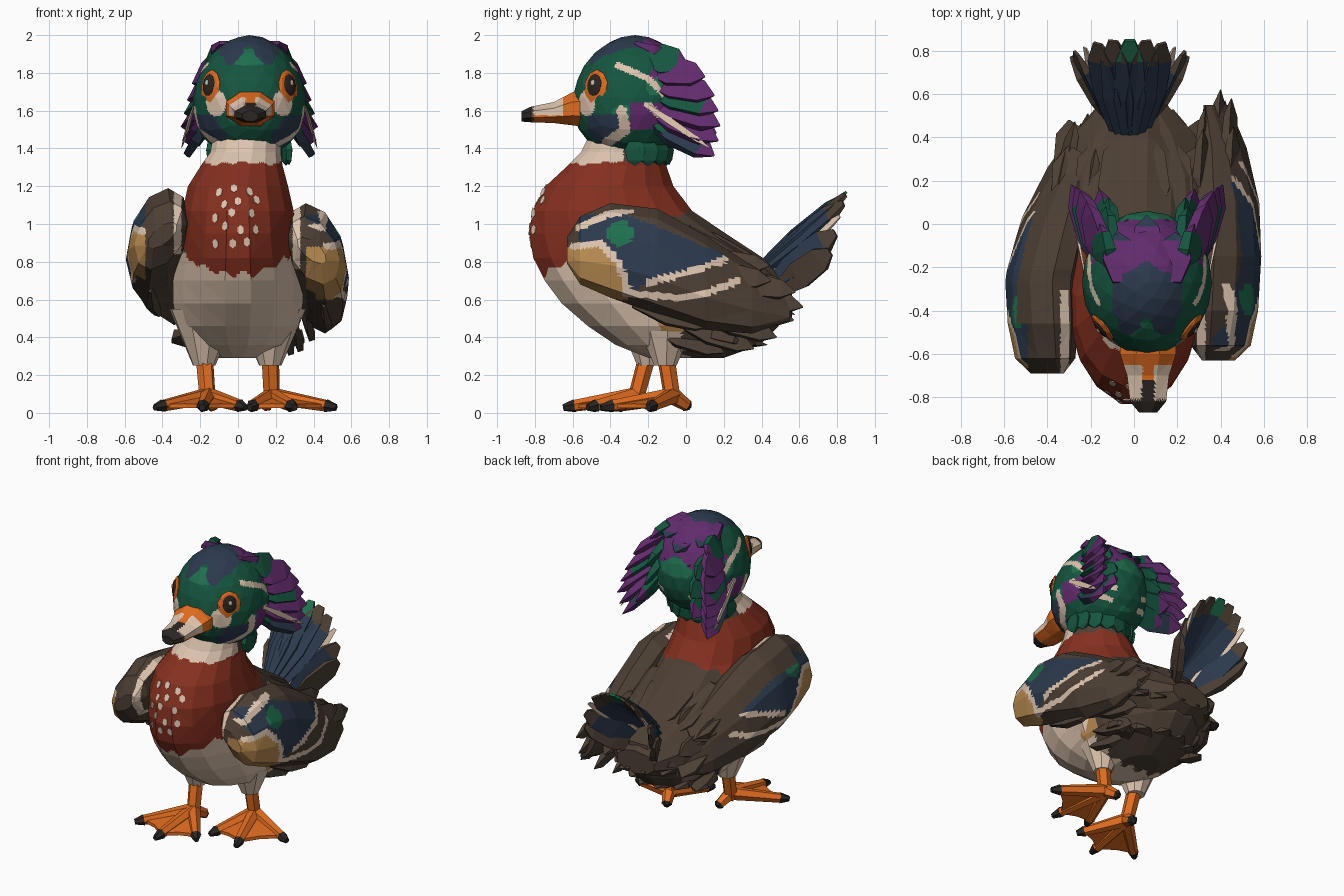
import bpy, bmesh, math, random
from mathutils import Vector, Matrix

random.seed(4)
if "Cube" in bpy.data.objects:
    bpy.data.objects.remove(bpy.data.objects["Cube"], do_unlink=True)
PALETTE = {"green": "155540", "emerald": "1F6F4E", "navy": "2C3A4E", "purple": "612B6C", "rust": "86301F",
           "cream": "DFC6B0", "tan": "B98B50", "brown": "4C3F34", "orange": "E06C20", "charcoal": "2B2622"}
NAMES = list(PALETTE)
for label, code in PALETTE.items():
    mat = bpy.data.materials.new(label)
    mat.use_nodes = True
    mat.diffuse_color = [((v / 255 + 0.055) / 1.055) ** 2.4 for v in bytes.fromhex(code)] + [1]
    mat.node_tree.nodes["Principled BSDF"].inputs["Base Color"].default_value = mat.diffuse_color
    PALETTE[label] = mat

# Shared helpers
def finish(name, bm, rule=None, cuts=0, warp=None):
    """Split flat facets finely, colour them by a rule, then move into place."""
    if cuts:
        bmesh.ops.triangulate(bm, faces=bm.faces[:])
        bmesh.ops.subdivide_edges(bm, edges=bm.edges[:], cuts=cuts, use_grid_fill=True)
    if rule:
        for face in bm.faces:
            face.material_index = NAMES.index(rule(face.calc_center_median()))
    if warp:
        for v in bm.verts:
            v.co = warp(v.co)
    bmesh.ops.recalc_face_normals(bm, faces=bm.faces[:])
    mesh = bpy.data.meshes.new(name)
    bm.to_mesh(mesh)
    bm.free()
    for mat in PALETTE.values():
        mesh.materials.append(mat)
    obj = bpy.data.objects.new(name, mesh)
    bpy.context.collection.objects.link(obj)
    return obj

def ring(center, u, v, sides):
    steps = [math.tau * (i + 0.5) / sides for i in range(sides)]
    return [Vector(center) + Vector(u) * math.cos(a) + Vector(v) * math.sin(a) for a in steps]

def loft(bm, rings, base="brown", end=None):
    loops = [[bm.verts.new(p) for p in r] for r in rings]
    last, count = len(loops) - 2, len(loops[0])
    faces = [(bm.faces.new(loops[0]), base), (bm.faces.new(loops[-1]), end or base)]
    for k, (a, b) in enumerate(zip(loops, loops[1:])):
        for i in range(count):
            j = (i + 1) % count
            faces.append((bm.faces.new((a[i], a[j], b[j], b[i])), end if end and k == last else base))
    for face, tint in faces:
        face.material_index = NAMES.index(tint)

def feather(bm, root, tip, width, normal, color="brown", end=None, point=0.06):
    root, tip = Vector(root), Vector(tip)
    across = (tip - root).cross(Vector(normal)).normalized() * width / 2
    up = across.cross(tip - root).normalized() * width * 0.16
    loft(bm, [ring(root.lerp(tip, t), across * w, up * w, 4)
              for t, w in ((0, 0.5), (0.45, 1.3), (0.82, 0.95 + point / 2), (1, point))], color, end)

def limb(bm, a, b, ra, rb, color, sides=6):
    u = (b - a).orthogonal().normalized()
    v = (b - a).cross(u).normalized()
    loft(bm, [ring(a, u * ra, v * ra, sides), ring(b, u * rb, v * rb, sides)], color)

def near(p, path, width):
    for a, b in zip(map(Vector, path), map(Vector, path[1:])):
        t = min(1, max(0, (p - a).dot(b - a) / (b - a).length_squared))
        if (p - a.lerp(b, t)).length < width:
            return True
    return False

def level(y, path):
    for (ya, za), (yb, zb) in zip(path, path[1:]):
        if y <= yb:
            return za + (zb - za) * max(0, (y - ya) / (yb - ya))
    return path[-1][1]

# Body: stacked level sections (height, front, back, half width, middle)
SECTIONS = [(0.29, -0.2, 0.2, 0.13, 0), (0.36, -0.38, 0.4, 0.27, 0), (0.46, -0.53, 0.5, 0.33, 0),
            (0.58, -0.67, 0.56, 0.35, 0), (0.7, -0.76, 0.54, 0.35, 0), (0.82, -0.82, 0.42, 0.33, 0),
            (0.95, -0.84, 0.22, 0.31, 0), (1.07, -0.82, 0.04, 0.3, 0), (1.2, -0.75, -0.06, 0.27, 0),
            (1.31, -0.63, -0.1, 0.22, 0.02), (1.38, -0.56, -0.12, 0.19, 0.04), (1.5, -0.5, -0.12, 0.18, 0.05)]
def body_rule(c):
    jag = 0.016 * math.sin(c.x * 60) + 0.01 * math.sin(c.y * 70)
    if c.z > 1.32 + jag * 0.5:
        return "cream" if c.y < -0.33 else "brown"
    if c.z > 0.74 + 0.42 * (c.y + 0.76) + jag and c.y < 0.02 - 0.5 * max(0, abs(c.x) - 0.1):
        return "rust"
    if c.y < jag and c.z < 0.85:
        return "tan" if c.y > -0.14 and 0.43 < c.z < 0.6 else "cream"
    return "brown"
bm = bmesh.new()
loft(bm, [ring((x, (f + b) / 2, z), (w, 0, 0), (0, (b - f) / 2, 0), 16) for z, f, b, w, x in SECTIONS])
body = finish("body", bm, body_rule, 6)

# Broad back and its feathers
bm = bmesh.new()
loft(bm, [ring((0, y, z), (w, 0, 0), (0, 0, h), 10) for y, z, w, h in
          ((-0.15, 0.78, 0.36, 0.2), (0.02, 0.74, 0.42, 0.3), (0.22, 0.67, 0.4, 0.26), (0.42, 0.61, 0.29, 0.18), (0.56, 0.58, 0.15, 0.08))])
for x in (-0.3, -0.18, -0.06, 0.06, 0.18, 0.3):
    feather(bm, (x * 0.8, -0.04, 1.05 - abs(x) * 0.5), (x, 0.42 - abs(x) * 0.2, 0.8 - abs(x) * 0.2), 0.24, (x, 0.5, 1))
    feather(bm, (x * 0.9, 0.15, 0.7), (x, 0.6 - abs(x) * 0.4, 0.52), 0.18, (x, 1, 0.3))
    feather(bm, (x * 0.8, 0.05, 0.42), (x, 0.46 - abs(x) * 0.5, 0.36), 0.18, (x, 0, -1))
finish("back_plumage", bm)

# Chest flecks: thin diamonds laid on the breast
bm = bmesh.new()
for i in range(15):
    x = -0.11 + (i % 3) * 0.085 + random.uniform(-0.015, 0.015) + 0.03 * (i // 3 % 2)
    z = 0.91 + (i // 3) * 0.068 + random.uniform(-0.018, 0.018)
    hit, spot, normal, _ = body.ray_cast(Vector((x, -2, z)), Vector((0, 1, 0)))
    side = normal.cross(Vector((0, 0, 1))).normalized()
    loft(bm, [ring(spot + normal * d, side * 0.019, side.cross(normal) * 0.026, 6) for d in (-0.003, 0.004)], "cream")
finish("chest_flecks", bm)

# Head: faceted ball, fuller at the cheeks, with painted bands
HEAD = Vector((0.06, -0.27, 1.67))
BROW = [(-0.36, 1.84), (-0.2, 1.77), (-0.06, 1.63), (0.06, 1.5)]
CHEEK = [(-0.34, 1.6), (-0.32, 1.5), (-0.42, 1.43)]
JAW = [(-0.2, 1.63), (-0.06, 1.5), (0.08, 1.42)]
def head_rule(c):
    dx, p = abs(c.x - HEAD.x), Vector((c.y, c.z))
    if (Vector((dx, c.y, c.z)) - Vector((0.18, -0.53, 1.64))).length < 0.07:
        return "cream"
    if dx > 0.1 and (near(p, BROW, 0.017) or near(p, CHEEK, 0.027) or near(p, JAW, 0.017)):
        return "cream"
    if dx > 0.12 and -0.52 < c.y < -0.34 and 1.42 < c.z < 1.58:
        return "navy"
    wave = 0.03 * math.sin(c.x * 28) + 0.02 * math.sin(c.y * 40)
    if c.y > -0.19 + wave and c.z > 1.76 + wave:
        return "purple"
    if c.z > 1.89 + wave and dx < 0.16:
        return "navy"
    if dx > 0.2 and c.y > -0.3 and 1.5 < c.z < 1.64:
        return "purple"
    return "emerald" if math.sin(c.y * 17 + 1) * math.sin(c.z * 19) * math.cos(dx * 9) > 0.4 else "green"
bm = bmesh.new()
bmesh.ops.create_icosphere(bm, subdivisions=3, radius=1)
for v in bm.verts:
    full = 1 - 0.1 * v.co.z
    v.co = HEAD + Vector((v.co.x * 0.3 * full, v.co.y * 0.33 * full, v.co.z * 0.33))
finish("head", bm, head_rule, 6)

# Eyes: stacked shallow domes
EYE = [("iris", 0.098, 0.02, "orange", 0), ("pupil", 0.06, 0.014, "charcoal", 0.013), ("glint", 0.016, 0.006, "cream", 0.026)]
for side, name in ((1, "left"), (-1, "right")):
    out = Vector((side * 0.78, -0.62, 0.1)).normalized()
    turn = out.to_track_quat("Z", "Y").to_matrix().to_4x4()
    for part, radius, depth, color, lift in EYE:
        bm = bmesh.new()
        bmesh.ops.create_icosphere(bm, subdivisions=2, radius=1)
        spot = HEAD + Vector((side * 0.205, -0.207, 0.05 + lift)) + out * lift
        bm.transform(Matrix.Translation(spot) @ turn @ Matrix.Diagonal((radius * 0.8, radius, depth, 1)))
        finish(f"{name}_{part}", bm, lambda c: color)

# Bill
def bill_rule(c):
    dx = abs(c.x - 0.065)
    if c.y < -0.81 or (c.y < -0.72 and dx < 0.03 and c.z > 1.58):
        return "charcoal"
    return "cream" if c.y < -0.65 and c.z > 1.575 and dx > 0.025 else "orange"
bm = bmesh.new()
loft(bm, [ring((0.065, y, z), (w, 0, 0), (0, 0, h), 8) for y, z, w, h in
          ((-0.5, 1.61, 0.14, 0.11), (-0.6, 1.61, 0.14, 0.095), (-0.7, 1.59, 0.105, 0.06),
           (-0.82, 1.58, 0.09, 0.045), (-0.87, 1.57, 0.045, 0.03))])
finish("bill", bm, bill_rule, 5)

# Crest: two swept tufts, a short middle row and a ragged nape
TUFT = [(0.22, 0.0, 1.86, "green"), (0.28, 0.1, 1.78, "purple"), (0.31, 0.15, 1.68, "purple"), (0.33, 0.17, 1.6, "green"),
        (0.35, 0.18, 1.52, "purple"), (0.34, 0.17, 1.44, "purple"), (0.33, 0.15, 1.36, "navy"), (0.27, 0.05, 1.42, "green"),
        (0.18, 0.12, 1.6, "green"), (0.22, 0.16, 1.48, "green"), (0.19, 0.08, 1.72, "green")]
bm = bmesh.new()
for side in (1, -1):
    for x, y, z, color in TUFT:
        root = HEAD + Vector((side * 0.18, 0.04, (z - 1.6) * 0.55 + 0.06))
        feather(bm, root, (HEAD.x + side * x, y, z), 0.18, (side, 0.4, 0.35), color, "purple" if x > 0.2 else None)
    feather(bm, HEAD + Vector((side * 0.28, 0, 0)), (HEAD.x + side * 0.36, 0.13, 1.4), 0.04, (side, 0, 0), "cream")
for x, y, z in ((0, 0.04, 1.84), (0.09, 0.02, 1.76), (-0.09, 0.02, 1.76), (0.13, -0.04, 1.88), (-0.13, -0.04, 1.88)):
    feather(bm, (HEAD.x + x, -0.27, z + 0.08), (HEAD.x + x, y, z), 0.16, (0, 0.4, 1), "purple", "navy")
for i in range(9):
    foot = HEAD + Vector((0.21 * math.cos(math.pi * i / 8), 0.18 * math.sin(math.pi * i / 8), -0.36))
    feather(bm, foot + Vector((0, 0, 0.15)), foot, 0.12, foot - HEAD + Vector((0, 0, 0.36)), "green")
finish("crest", bm)

# Wings: painted shells with overlapping quills
BAND_FRONT = [(-0.6, 0.88), (-0.46, 0.9), (-0.36, 0.8), (-0.3, 0.64)]
BAND_MID = [(-0.2, 0.69), (0.0, 0.74), (0.2, 0.81)]
BAND_LOW = [(-0.32, 0.63), (-0.05, 0.61), (0.12, 0.64), (0.28, 0.7)]
BAND_TOP = [(-0.57, 0.98), (-0.42, 1.05), (-0.3, 1.07)]
QUILLS = [(0.4, 0.62, 0.56), (0.42, 0.57, 0.49), (0.38, 0.48, 0.4), (0.32, 0.36, 0.34), (0.27, 0.2, 0.32), (0.45, 0.58, 0.64),
          (0.46, 0.45, 0.7), (0.49, 0.36, 0.6), (0.49, 0.28, 0.5), (0.47, 0.14, 0.46), (0.33, 0.54, 0.66), (0.32, 0.44, 0.78)]
def wing_rule(c, inner):
    p = Vector((c.y, c.z))
    if c.x < inner + (0.05 if c.y > -0.4 else 0):
        return "cream" if 0.29 < c.x < 0.33 and c.y < -0.25 and c.z > 0.76 else "brown"
    if any(near(p, band, 0.018) for band in (BAND_FRONT, BAND_MID, BAND_LOW, BAND_TOP)):
        return "cream"
    if c.y < -0.3 and 0.6 < c.z < level(c.y, BAND_FRONT):
        return "tan"
    if -0.57 < c.y < 0.2 and level(c.y, BAND_FRONT + BAND_MID) < c.z < 1.05 - 0.4 * max(0, c.y + 0.32):
        return "emerald" if (p - Vector((-0.35, 0.95))).length < 0.07 else "navy"
    return "brown"
def right_wing_place(p):
    back = max(0, p.y)
    return Vector((-p.x - 0.01 + 0.24 * max(0, p.y + 0.2), p.y - 0.06 - 0.08 * back, p.z + 0.08 - 0.1 * back))
for name, inner, place in (("left", 0.36, None), ("right", 0.48, right_wing_place)):
    bm = bmesh.new()
    loft(bm, [ring((x, y, z), (w, 0, 0), (-0.05, 0, h), 10) for y, x, z, w, h in
              ((-0.63, 0.39, 0.86, 0.06, 0.07), (-0.56, 0.4, 0.86, 0.13, 0.18), (-0.4, 0.41, 0.86, 0.155, 0.25),
               (-0.15, 0.42, 0.8, 0.16, 0.28), (0.1, 0.42, 0.69, 0.15, 0.25), (0.35, 0.41, 0.6, 0.1, 0.18), (0.55, 0.38, 0.57, 0.03, 0.08))])
    finish(f"{name}_wing", bm, lambda c: wing_rule(c, inner), 7, place)
    bm = bmesh.new()
    for x, y, z in QUILLS:
        feather(bm, (x - 0.02, y - 0.42, z * 0.7 + 0.26), (x, y, z), 0.14, (1, 0, 0.35))
    finish(f"{name}_wing_quills", bm, warp=place)

# Tail: arched fan of blunt feathers
SHADES = ["navy", "navy", "navy", "cream", "navy", "brown"]
bm = bmesh.new()
for i in range(-5, 6):
    s, c, shade = math.sin(i * 0.29), math.cos(i * 0.29), SHADES[abs(i)]
    root = (-0.02 + 0.08 * s, 0.36 + 0.12 * (1 - c), 0.61 + 0.15 * c)
    tip = (-0.02 + 0.27 * s, 0.75 + 0.1 * c, 0.81 + 0.36 * c)
    feather(bm, root, tip, 0.07 if shade == "cream" else 0.16, (s, -0.6 * c, 0.8 * c), shade,
            "emerald" if i == 0 else "brown" if shade == "navy" else None, 0.4)
finish("tail", bm)

# Legs and webbed feet: ankle, hip, front toes, back toe
FEET = {"left": ((0.18, -0.07), (0.17, -0.11), [(0.06, -0.4), (0.3, -0.45), (0.52, -0.2)], (0.14, 0.02)),
        "right": ((-0.16, -0.27), (-0.18, -0.2), [(0.04, -0.52), (-0.19, -0.65), (-0.44, -0.52)], (-0.13, -0.16))}
for name, (ankle, hip, toes, back) in FEET.items():
    bm = bmesh.new()
    limb(bm, Vector((*hip, 0.55)), Vector((*hip, 0.25)), 0.19, 0.06, "cream", 9)
    limb(bm, Vector((*hip, 0.32)), Vector((*ankle, 0.06)), 0.048, 0.044, "orange")
    joint, edge = Vector((*ankle, 0.09)), []
    for toe in toes + [back]:
        end = Vector((*toe, 0.028))
        knuckle = joint.lerp(end, 0.84)
        limb(bm, joint, knuckle, 0.046, 0.032, "orange")
        limb(bm, knuckle, end, 0.036, 0.018, "charcoal")
        edge.append(knuckle)
    for a, b in zip(edge[:3], edge[1:3]):
        dip = joint.lerp((a + b) / 2, 0.95)
        loft(bm, [[p + Vector((0, 0, h)) for p in (joint, a, dip, b)] for h in (-0.014, 0.008)], "orange")
    finish(f"{name}_leg", bm)
